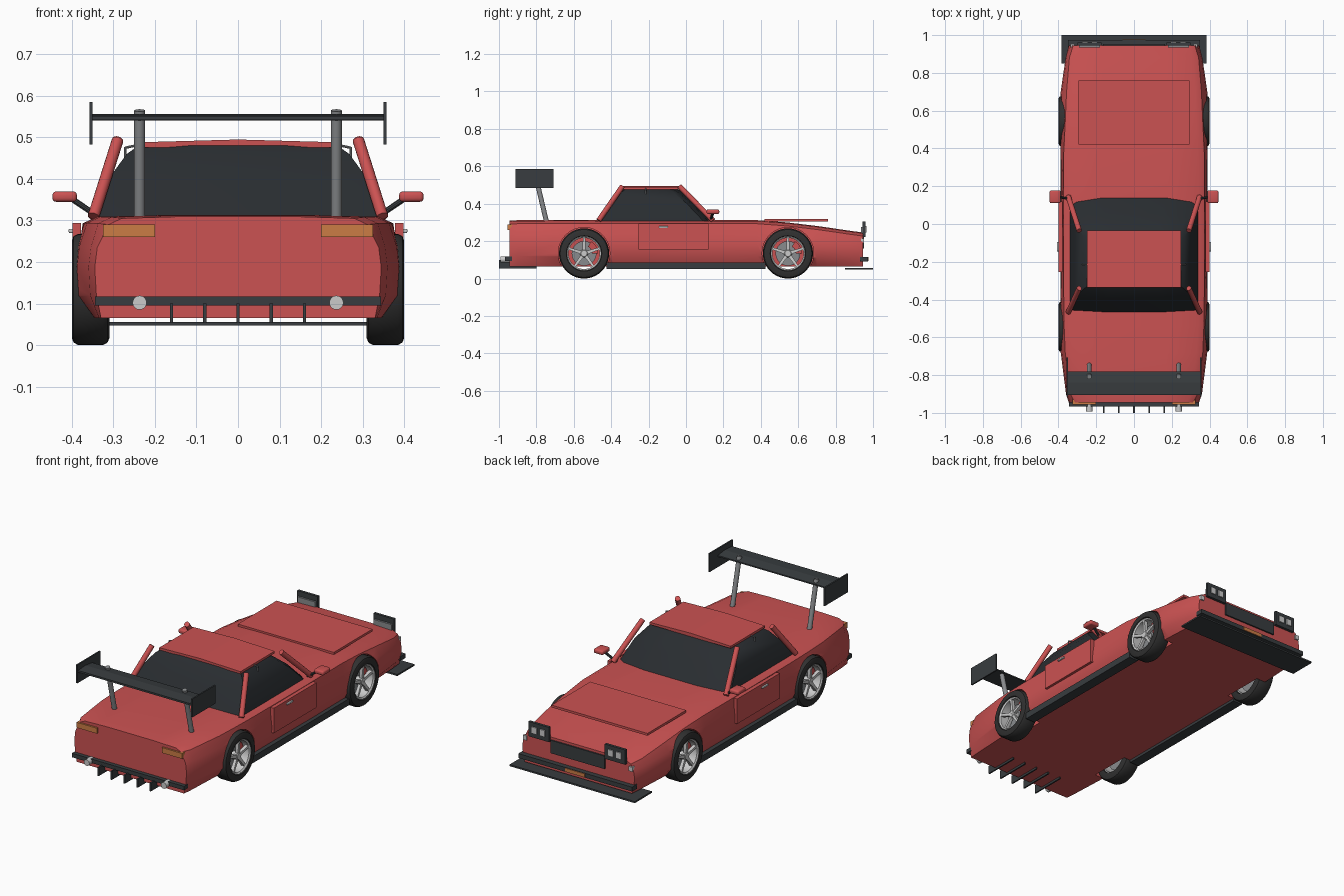
import bpy, bmesh
from math import sin, cos, pi, radians
from mathutils import Vector, Matrix

if "Cube" in bpy.data.objects:
    bpy.data.objects.remove(bpy.data.objects["Cube"])


def mat(name, col):
    m = bpy.data.materials.new(name)
    m.diffuse_color = (*col, 1)
    m.use_nodes = True
    m.node_tree.nodes["Principled BSDF"].inputs["Base Color"].default_value = m.diffuse_color
    return m


RED = mat("red_paint", (0.6, 0.085, 0.085))
DARK = mat("dark_trim", (0.04, 0.046, 0.05))
GLASS = mat("dark_glass", (0.022, 0.026, 0.03))
TYRE = mat("rubber", (0.03, 0.03, 0.03))
ORANGE = mat("orange_lens", (0.6, 0.2, 0.06))
WHITE = mat("pale_lens", (0.75, 0.75, 0.75))
STEEL = mat("steel", (0.25, 0.26, 0.27))


def finish(name, bm, m=None, smooth=None):
    bmesh.ops.recalc_face_normals(bm, faces=bm.faces)
    me = bpy.data.meshes.new(name)
    bm.to_mesh(me)
    bm.free()
    o = bpy.data.objects.new(name, me)
    bpy.context.collection.objects.link(o)
    if m:
        me.materials.append(m)
    if smooth:
        shade(o, smooth)
    return o


def shade(o, angle):
    bpy.ops.object.select_all(action='DESELECT')
    o.select_set(True)
    bpy.context.view_layer.objects.active = o
    bpy.ops.object.shade_smooth_by_angle(angle=radians(angle))


def loft(name, rings, m=None, smooth=None, cyclic=False):
    bm = bmesh.new()
    vs = [[bm.verts.new(p) for p in r] for r in rings]
    n = len(vs[0])
    for i in range(len(vs) if cyclic else len(vs) - 1):
        a, b = vs[i], vs[(i + 1) % len(vs)]
        for j in range(n):
            k = (j + 1) % n
            bm.faces.new((a[j], a[k], b[k], b[j]))
    if not cyclic:
        bm.faces.new(vs[0])
        bm.faces.new(vs[-1])
    return finish(name, bm, m, smooth)


def lathe(name, prof, m=None, seg=40):
    # prof: closed loop of (x, radius) turned about the x axis
    rings = [[(x, r * cos(2 * pi * i / seg), r * sin(2 * pi * i / seg)) for x, r in prof]
             for i in range(seg)]
    return loft(name, rings, m, 35, cyclic=True)


def box(name, x, y, z, m=None, bevel=0):
    bm = bmesh.new()
    bmesh.ops.create_cube(bm, size=1)
    for v in bm.verts:
        v.co = [lo + (c + .5) * (hi - lo) for c, (lo, hi) in zip(v.co, (x, y, z))]
    if bevel:
        bmesh.ops.bevel(bm, geom=bm.edges[:], offset=bevel, segments=3, profile=.5, affect='EDGES')
    return finish(name, bm, m, 35 if bevel else None)


def rod(name, a, b, r, m=None, seg=16):
    a, b = Vector(a), Vector(b)
    d = b - a
    bm = bmesh.new()
    M = Matrix.Translation((a + b) / 2) @ d.to_track_quat('Z', 'Y').to_matrix().to_4x4()
    bmesh.ops.create_cone(bm, cap_ends=True, segments=seg, radius1=r, radius2=r,
                          depth=d.length, matrix=M)
    return finish(name, bm, m, 35)


def span(s, a, b):
    return tuple(sorted((s * a, s * b)))


WY, WZ = 0.545, 0.135

# body shell: y, top / middle / bottom half width, top z
stations = [(-.945, .30, .345, .33, .308), (-.90, .325, .36, .335, .311), (-.68, .352, .388, .345, .312),
            (-.54, .358, .395, .35, .312), (-.38, .36, .388, .352, .311), (0, .362, .386, .355, .311),
            (.38, .36, .388, .352, .311), (.54, .352, .395, .35, .299), (.70, .345, .388, .345, .280),
            (.88, .33, .362, .335, .254), (.945, .31, .345, .33, .245)]
rings = []
for y, t, w, b, zt in stations:
    zb = .065
    h = zt - zb
    half = [(b, zb), (w - .004, zb + .22 * h), (w, zb + .5 * h), (w - .006, zb + .7 * h),
            (t + .012, zt - .018), (t - .02, zt - .003), (t * .5, zt + .001)]
    rings.append([(x, y, z) for x, z in half] + [(-x, y, z) for x, z in reversed(half)])
body = loft("body_shell", rings, RED)
for s in (-1, 1):
    for y in (-WY, WY):
        cut = rod("wheel_well_cutter", (s * .29, y, WZ), (s * .5, y, WZ), .138, seg=48)
        cut.hide_render = True
        bpy.context.view_layer.objects.active = body
        mod = body.modifiers.new("wheel_well", 'BOOLEAN')
        mod.operation, mod.object, mod.solver = 'DIFFERENCE', cut, 'EXACT'
        bpy.ops.object.modifier_apply(modifier=mod.name)
        bpy.data.objects.remove(cut)
shade(body, 32)

# cabin glass: z, half width, front y, rear y
rings = []
for z, w, f, r in [(.305, .34, .145, -.47), (.40, .312, .055, -.405),
                   (.46, .268, -.015, -.358), (.48, .24, -.05, -.335)]:
    half = [(.5 * w, f), (.9 * w, f - .025), (w, f - .05), (w, r + .012), (.5 * w, r)]
    rings.append([(x, y, z) for x, y in half] + [(-x, y, z) for x, y in reversed(half)])
loft("cabin_glass", rings, GLASS, 30)

# roof panel, slightly crowned
loft("roof_panel", [[(x, y, z) for x, z in ((-.25, .476), (.25, .476), (.25, .488), (0, .495), (-.25, .488))]
                    for y in (-.335, -.035)], RED)
box("hood_panel", (-.295, .295), (.42, .76), (.306, .319), RED)

# front end
box("front_splitter", (-.385, .385), (.85, 1.0), (.047, .056), DARK)
box("front_bumper_strip", (-.35, .35), (.93, .973), (.092, .116), DARK)
box("front_plate", (-.06, .06), (.97, .977), (.094, .114), ORANGE)
box("front_grille", (-.165, .165), (.94, .953), (.16, .232), DARK)

# rear end
box("rear_bumper_strip", (-.345, .345), (-.967, -.93), (.095, .117), DARK)
for i in range(-2, 3):
    box("diffuser_fin", (i * .08 - .004, i * .08 + .004), (-1.0, -.80), (.053, .1), DARK)

# rear wing blade
loft("wing_blade", [[(x, y, z) for y, z in ((-.905, .552), (-.84, .556), (-.78, .548), (-.78, .541), (-.905, .542))]
                    for x in (-.352, .352)], DARK)

for s in (-1, 1):
    # wing supports
    box("wing_endplate", span(s, .35, .358), (-.912, -.708), (.483, .585), DARK)
    rod("wing_strut", (s * .237, -.745, .30), (s * .237, -.808, .565), .013, STEEL)
    # pillars
    rod("front_pillar", (s * .348, .145, .31), (s * .29, -.035, .493), .014, RED)
    rod("rear_pillar", (s * .348, -.467, .31), (s * .29, -.34, .493), .014, RED)
    # small roof rail brackets
    rod("bracket_arm", (s * .24, -.215, .482), (s * .272, -.215, .475), .003, STEEL, 8)
    rod("bracket_drop", (s * .272, -.215, .477), (s * .272, -.215, .44), .003, STEEL, 8)
    # doors
    box("door_panel", span(s, .378, .399), (-.255, .12), (.155, .294), RED)
    box("door_handle", span(s, .395, .408), (-.145, -.095), (.27, .28), WHITE, .003)
    # mirrors
    box("mirror", span(s, .388, .447), (.11, .178), (.345, .37), RED, .009)
    rod("mirror_stalk", (s * .335, .13, .308), (s * .4, .145, .352), .007, DARK, 10)
    # skirts
    box("side_skirt", span(s, .33, .388), (-.425, .425), (.05, .086), DARK)
    # headlights
    box("headlight_panel", span(s, .172, .298), (.945, .96), (.222, .304), DARK)
    box("headlight_housing", span(s, .18, .29), (.935, .946), (.23, .275), STEEL)
    for x in (.21, .26):
        box("headlight_lens", span(s, x - .016, x + .016), (.957, .966), (.246, .282), WHITE)
    box("front_marker", span(s, .315, .337), (.935, .953), (.19, .215), WHITE)
    # tail lights and exhausts
    box("tail_light", span(s, .2, .325), (-.955, -.93), (.26, .29), ORANGE)
    rod("exhaust", (s * .237, -.93, .102), (s * .237, -.992, .102), .017, WHITE, 20)

# wheel parts, built once around the origin and facing +x
tyre = lathe("tyre", [(-.045, .092), (-.045, .118), (-.041, .128), (-.03, .134), (.03, .134),
                      (.041, .128), (.045, .118), (.045, .095), (.036, .09), (-.036, .09)], TYRE)
rim = lathe("rim", [(-.035, .084), (-.035, .091), (.038, .094), (.041, .09), (.036, .083)], WHITE)
disc = lathe("brake_disc", [(-.012, .001), (-.012, .066), (-.002, .066), (-.002, .001)], STEEL)
hub = lathe("wheel_hub", [(-.04, .001), (-.04, .02), (.028, .022), (.034, .016), (.034, .001)], WHITE, 20)
parts = [tyre, rim, disc, hub]
for i in range(5):
    R = Matrix.Rotation(2 * pi * i / 5, 3, 'X')
    parts.append(loft("wheel_spoke", [[R @ Vector(p) for p in ((.016, -w, r), (.016, w, r), (x, w, r), (x, -w, r))]
                                      for w, r, x in ((.009, .015, .031), (.006, .087, .037))], WHITE))
cal = [[(x, r * sin(t), r * cos(t)) for x, r in ((-.02, .042), (-.02, .075), (.01, .075), (.01, .042))]
       for t in [radians(30 + 12 * k) for k in range(6)]]
parts.append(loft("brake_caliper", cal, RED, 30))

# place the four wheels
for s in (-1, 1):
    for y in (-WY, WY):
        for p in parts:
            o = p.copy()
            bpy.context.collection.objects.link(o)
            o.location = (s * .355, y, WZ - .001)
            o.rotation_euler = (0, 0, 0 if s > 0 else pi)
for p in parts:
    bpy.data.objects.remove(p)
